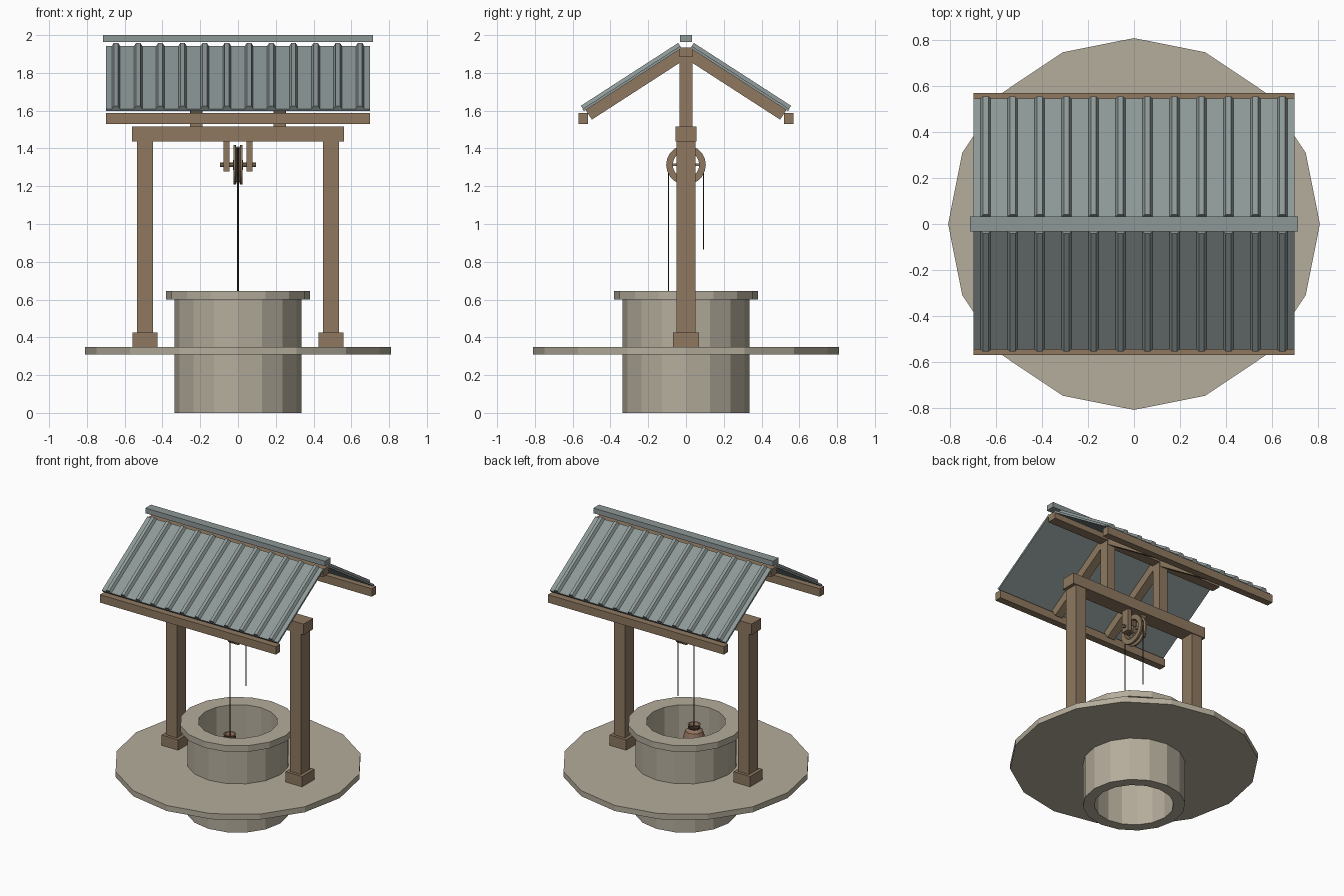
import bpy, bmesh, math
from mathutils import Matrix, Vector

if "Cube" in bpy.data.objects:
    bpy.data.objects.remove(bpy.data.objects["Cube"])


def material(name, rgb):
    m = bpy.data.materials.new(name)
    lin = [((c / 255 + 0.055) / 1.055) ** 2.4 for c in rgb]
    m.diffuse_color = (*lin, 1)
    m.use_nodes = True
    m.node_tree.nodes["Principled BSDF"].inputs["Base Color"].default_value = m.diffuse_color
    return m


STONE = material("stone", (181, 173, 156))
WOOD = material("wood", (142, 121, 96))
METAL = material("roof_metal", (141, 152, 151))
ROPE = material("dark_rope", (58, 50, 42))
CLAY = material("clay", (146, 116, 94))


def finish(name, bm, mat, matrix=None):
    if matrix is not None:
        bm.transform(matrix)
    bmesh.ops.recalc_face_normals(bm, faces=bm.faces)
    me = bpy.data.meshes.new(name)
    bm.to_mesh(me)
    bm.free()
    me.materials.append(mat)
    ob = bpy.data.objects.new(name, me)
    bpy.context.collection.objects.link(ob)
    return ob


def box(name, lo, hi, mat, matrix=None):
    bm = bmesh.new()
    bmesh.ops.create_cube(bm, size=1)
    lo, hi = Vector(lo), Vector(hi)
    for v in bm.verts:
        v.co = (lo + hi) / 2 + v.co * (hi - lo)
    return finish(name, bm, mat, matrix)


def lathe(name, profile, mat, n=16, matrix=None):
    """Spin a closed (radius, height) loop round z."""
    bm = bmesh.new()
    rings = [[bm.verts.new((r * math.cos(2 * math.pi * i / n),
                            r * math.sin(2 * math.pi * i / n), z))
              for r, z in profile] for i in range(n)]
    k = len(profile)
    for i in range(n):
        a, b = rings[i], rings[(i + 1) % n]
        for j in range(k):
            bm.faces.new((a[j], b[j], b[(j + 1) % k], a[(j + 1) % k]))
    bmesh.ops.remove_doubles(bm, verts=bm.verts, dist=1e-5)
    return finish(name, bm, mat, matrix)


def tube(name, points, radius, mat):
    cu = bpy.data.curves.new(name, 'CURVE')
    cu.dimensions = '3D'
    cu.bevel_depth = radius
    cu.bevel_resolution = 1
    cu.use_fill_caps = True
    sp = cu.splines.new('POLY')
    sp.points.add(len(points) - 1)
    for p, co in zip(sp.points, points):
        p.co = (*co, 1)
    cu.materials.append(mat)
    ob = bpy.data.objects.new(name, cu)
    bpy.context.collection.objects.link(ob)
    return ob


# Stone well shaft with rim, and round platform
lathe("well_shaft", [(0.26, 0), (0.335, 0), (0.335, 0.6), (0.38, 0.6),
                     (0.38, 0.645), (0.26, 0.645)], STONE)
lathe("platform", [(0.3, 0.31), (0.81, 0.31), (0.81, 0.35), (0.3, 0.35)], STONE)

# Timber frame
for side, s in (("left", -1), ("right", 1)):
    x = 0.493 * s
    box(side + "_post_foot", (x - 0.066, -0.07, 0.35), (x + 0.066, 0.07, 0.425), WOOD)
    box(side + "_post", (x - 0.043, -0.05, 0.42), (x + 0.043, 0.05, 1.44), WOOD)
    x = 0.222 * s
    box(side + "_king_post", (x - 0.033, -0.035, 1.51), (x + 0.033, 0.035, 1.89), WOOD)
box("cross_beam", (-0.56, -0.055, 1.437), (0.56, 0.055, 1.515), WOOD)
box("ridge_beam", (-0.7, -0.035, 1.883), (0.7, 0.035, 1.935), WOOD)
box("ridge_cap", (-0.715, -0.032, 1.963), (0.715, 0.032, 2.0), METAL)

# Roof slopes: local y runs down the slope, local z points out of it
ANG = math.atan(0.646)
C, S = math.cos(ANG), math.sin(ANG)
for side, s in (("front", -1), ("back", 1)):
    M = Matrix(((s, 0, 0, 0), (0, s * C, s * S, 0), (0, -S, C, 1.946), (0, 0, 0, 1)))
    box(side + "_roof_sheet", (-0.7, 0.028, 0), (0.7, 0.643, 0.014), METAL, M)
    for x in (-0.222, 0.222):
        box(side + "_rafter", (x - 0.03, 0.03, -0.06), (x + 0.03, 0.632, 0), WOOD, M)
    box(side + "_eave_beam", (-0.7, s * 0.545 - 0.025, 1.53),
        (0.7, s * 0.545 + 0.025, 1.587), WOOD)
    bm = bmesh.new()
    for i in range(12):  # half-hexagon ribs
        x = (i - 5.5) * 0.1175
        sec = [(x - 0.023, 0.012), (x - 0.0115, 0.033), (x + 0.0115, 0.033), (x + 0.023, 0.012)]
        a = [bm.verts.new((px, 0.028, pz)) for px, pz in sec]
        b = [bm.verts.new((px, 0.641, pz)) for px, pz in sec]
        bm.faces.new(a)
        bm.faces.new(b)
        for j in range(4):
            k = (j + 1) % 4
            bm.faces.new((a[j], a[k], b[k], b[j]))
    finish(side + "_roof_ribs", bm, METAL, M)

# Pulley: grooved wheel, hub, spokes, axle and hangers
PZ = 1.313
P = Matrix.Translation((0, 0, PZ)) @ Matrix.Rotation(math.pi / 2, 4, 'Y')
lathe("pulley_wheel", [(0.07, -0.024), (0.105, -0.024), (0.105, -0.012), (0.088, -0.005),
                       (0.088, 0.005), (0.105, 0.012), (0.105, 0.024), (0.07, 0.024)],
      WOOD, 20, P)
lathe("pulley_hub", [(0, -0.026), (0.026, -0.026), (0.026, 0.026), (0, 0.026)], WOOD, 12, P)
for i in range(2):
    R = Matrix.Translation((0, 0, PZ)) @ Matrix.Rotation(i * math.pi / 2, 4, 'X')
    box("pulley_spoke", (-0.01, -0.075, -0.007), (0.01, 0.075, 0.007), WOOD, R)
lathe("pulley_axle", [(0, -0.095), (0.012, -0.095), (0.012, 0.095), (0, 0.095)], WOOD, 8, P)
for side, s in (("left", -1), ("right", 1)):
    x = 0.061 * s
    box(side + "_pulley_hanger", (x - 0.016, -0.03, 1.278), (x + 0.016, 0.03, 1.44), WOOD)

# Rope over the wheel
RY = 0.093
arc = [(0, -RY * math.cos(math.pi * i / 12), PZ + RY * math.sin(math.pi * i / 12))
       for i in range(13)]
tube("rope", [(0, -RY, 0.57)] + arc + [(0, RY, 0.865)], 0.004, ROPE)

# Clay pot hanging in the shaft
lathe("water_pot", [(0, 0.41), (0.045, 0.41), (0.068, 0.45), (0.072, 0.5), (0.058, 0.545),
                    (0.034, 0.562), (0.034, 0.575), (0.043, 0.59), (0.034, 0.59),
                    (0.026, 0.57), (0, 0.565)], CLAY, 12, Matrix.Translation((0, -RY, 0)))
tube("pot_tie", [(0.036 * math.cos(2 * math.pi * i / 12),
                  -RY + 0.036 * math.sin(2 * math.pi * i / 12), 0.568)
                 for i in range(13)], 0.006, ROPE)
